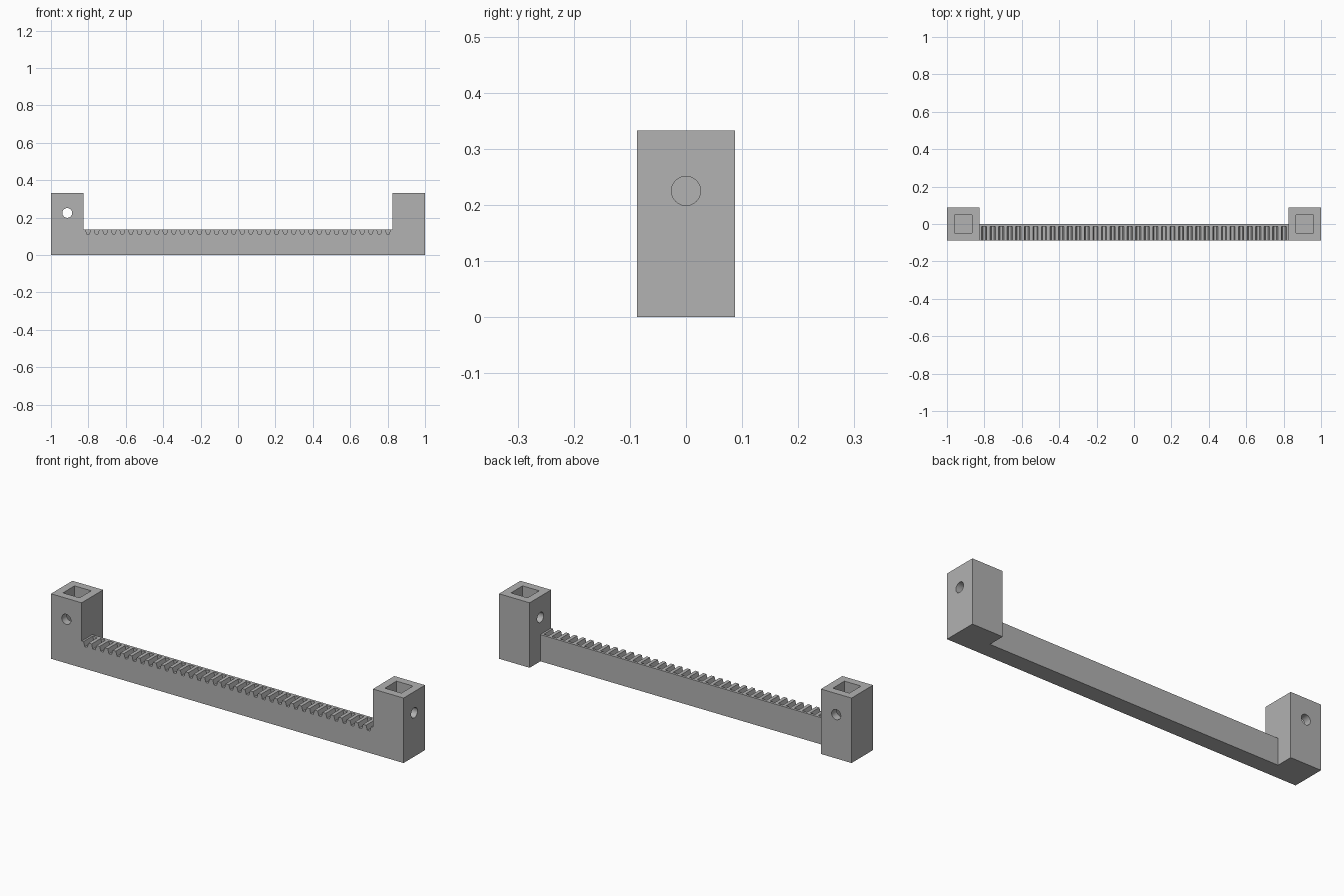
import bpy
import bmesh
from mathutils import Matrix, Vector

cube = bpy.data.objects.get("Cube")
if cube:
    bpy.data.objects.remove(cube, do_unlink=True)

# Main dimensions
HALF = 0.087            # half width of the end posts
POST_X = 1 - HALF       # post centre
POST_H = 0.333
BAR_H = 0.137
HOLE_Z, HOLE_R = 0.225, 0.026
NOTCHES, PITCH = 36, 0.0458

grey = bpy.data.materials.new("plain_grey")
grey.use_nodes = True
colour = (0.445, 0.445, 0.445, 1)
grey.diffuse_color = colour
grey.node_tree.nodes["Principled BSDF"].inputs["Base Color"].default_value = colour


def finish(name, bm):
    bmesh.ops.recalc_face_normals(bm, faces=bm.faces)
    mesh = bpy.data.meshes.new(name)
    bm.to_mesh(mesh)
    bm.free()
    mesh.materials.append(grey)
    obj = bpy.data.objects.new(name, mesh)
    bpy.context.collection.objects.link(obj)
    return obj


def box(name, low, high):
    low, high = Vector(low), Vector(high)
    bm = bmesh.new()
    place = Matrix.Translation((low + high) / 2) @ Matrix.Diagonal((*(high - low), 1))
    bmesh.ops.create_cube(bm, size=1, matrix=place)
    return finish(name, bm)


def drill(name, x, axis):
    bm = bmesh.new()
    turn = Matrix.Rotation(1.5707963, 4, "Y" if axis == "X" else "X")
    bmesh.ops.create_cone(bm, cap_ends=True, segments=32, radius1=HOLE_R, radius2=HOLE_R,
                          depth=0.3, matrix=Matrix.Translation((x, 0, HOLE_Z)) @ turn)
    return finish(name, bm)


def cut(obj, cutter):
    cutter.hide_render = True
    mod = obj.modifiers.new("cut", "BOOLEAN")
    mod.operation = "DIFFERENCE"
    mod.solver = "EXACT"
    mod.object = cutter
    bpy.context.view_layer.objects.active = obj
    bpy.ops.object.modifier_apply(modifier=mod.name)
    bpy.data.objects.remove(cutter, do_unlink=True)


def smooth(obj):
    bpy.ops.object.select_all(action="DESELECT")
    obj.select_set(True)
    bpy.context.view_layer.objects.active = obj
    bpy.ops.object.shade_smooth_by_angle(angle=0.5)


# End posts: square socket from the top and a round cross hole
for name, side, axis in (("right_post", -1, "Y"), ("left_post", 1, "X")):
    x = side * POST_X
    post = box(name, (x - HALF, -HALF, 0), (x + HALF, HALF, POST_H))
    s = 0.047
    cut(post, box("socket_cutter", (x - s, -s, 0.12), (x + s, s, POST_H + 0.1)))
    cut(post, drill("hole_cutter", x, axis))
    smooth(post)

# Rack bar with a plain rim along the back
inner = POST_X - HALF
bar = box("rack_bar", (-inner, -HALF, 0), (inner, 0, BAR_H))

# Tapered notches between the teeth
bm = bmesh.new()
notch = [(-0.016, 0.01), (-0.014, 0), (-0.007, -0.024),
         (0.007, -0.024), (0.014, 0), (0.016, 0.01)]
for i in range(NOTCHES):
    cx = (i - (NOTCHES - 1) / 2) * PITCH
    face = bm.faces.new([bm.verts.new((cx + dx, -0.12, BAR_H + dz)) for dx, dz in notch])
    grown = bmesh.ops.extrude_face_region(bm, geom=[face], use_keep_orig=True)["geom"]
    verts = [g for g in grown if isinstance(g, bmesh.types.BMVert)]
    bmesh.ops.translate(bm, verts=verts, vec=(0, 0.107, 0))
cut(bar, finish("notch_cutter", bm))
